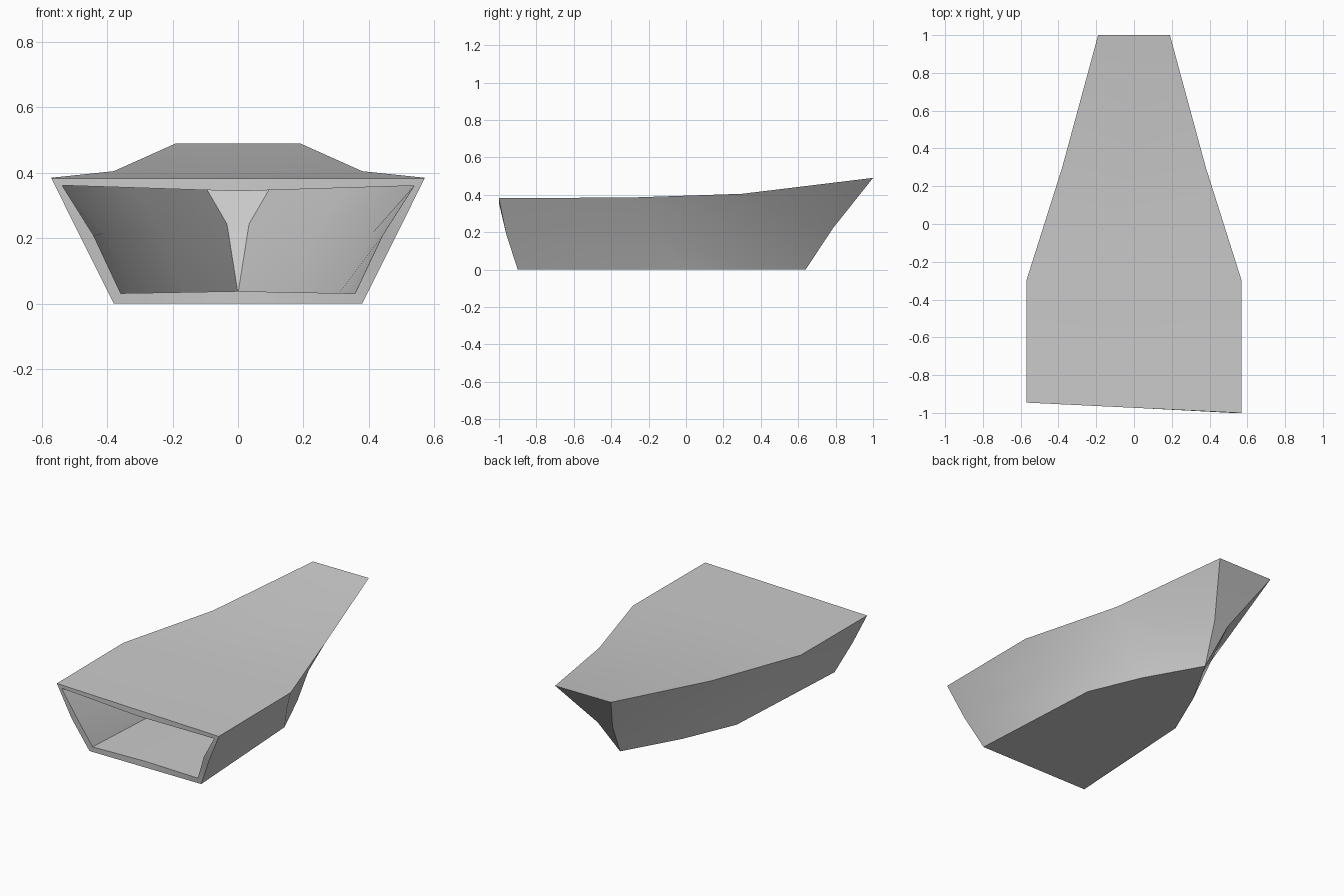
import bpy
import bmesh

if "Cube" in bpy.data.objects:
    bpy.data.objects.remove(bpy.data.objects["Cube"], do_unlink=True)

# Hull colour
grey = bpy.data.materials.new("hull grey")
grey.use_nodes = True
colour = (0.6, 0.6, 0.6, 1)
grey.diffuse_color = colour
grey.node_tree.nodes["Principled BSDF"].inputs["Base Color"].default_value = colour

# Half sections from open stern to bow: deck edge, chine, bottom edge as (x, y, z)
sections = [
    [(0.57, -0.973, 0.382), (0.475, -0.95, 0.19), (0.38, -0.9, 0)],
    [(0.57, -0.3, 0.385), (0.445, -0.16, 0.2), (0.33, -0.02, 0)],
    [(0.38, 0.3, 0.405), (0.27, 0.3, 0.21), (0.19, 0.305, 0)],
    [(0.19, 1.0, 0.49), (0.05, 0.785, 0.22), (0, 0.64, 0)],
]
STERN_SKEW = 0.048

bm = bmesh.new()


def ring(half, skew):
    """Full loop of one section, with centre points on the deck and bottom."""
    top, bottom = half[0], half[-1]
    loop = [(0, *top[1:])] + half + [(0, *bottom[1:])]
    loop += [(-x, y, z) for x, y, z in reversed(half)]
    return [bm.verts.new((x, y - skew * x * z / 0.38, z)) for x, y, z in loop]


rings = [ring(s, STERN_SKEW if i == 0 else 0) for i, s in enumerate(sections)]

# Skin between neighbouring sections
for a, b in zip(rings, rings[1:]):
    for i in range(len(a)):
        j = (i + 1) % len(a)
        bm.faces.new((a[i], a[j], b[j], b[i]))

# Bow plate in two facets
bow = rings[-1]
bm.faces.new((bow[7], bow[0], bow[1], bow[2], bow[6]))
bm.faces.new((bow[6], bow[2], bow[3], bow[4], bow[5]))

bmesh.ops.remove_doubles(bm, verts=bm.verts, dist=0.0005)
bmesh.ops.recalc_face_normals(bm, faces=bm.faces)
# The deck must face upward
deck = max(bm.faces, key=lambda f: abs(f.normal.z) * f.calc_center_median().z)
if deck.normal.z < 0:
    bmesh.ops.reverse_faces(bm, faces=bm.faces)

mesh = bpy.data.meshes.new("boat_hull")
bm.to_mesh(mesh)
bm.free()
mesh.materials.append(grey)
hull = bpy.data.objects.new("boat_hull", mesh)
bpy.context.collection.objects.link(hull)

# Wall thickness, inward, leaving the stern open
shell = hull.modifiers.new("wall", "SOLIDIFY")
shell.thickness = 0.038
shell.offset = -1

bpy.context.view_layer.objects.active = hull
hull.select_set(True)
bpy.ops.object.modifier_apply(modifier=shell.name)
bpy.ops.object.shade_smooth_by_angle(angle=0.52)
